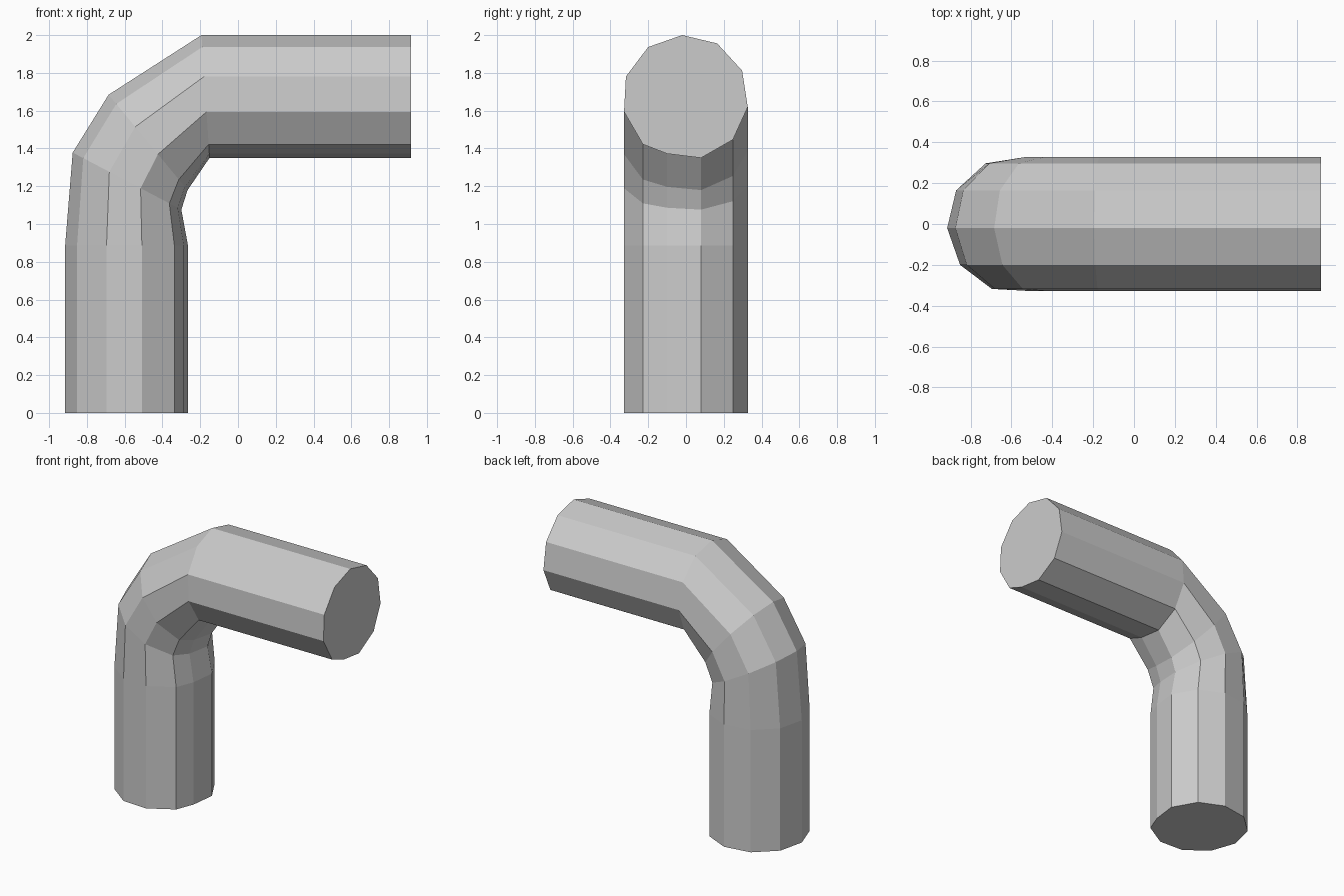
import bpy, bmesh

if "Cube" in bpy.data.objects:
    bpy.data.objects.remove(bpy.data.objects["Cube"])

# Eleven-sided cross-section: (y, offset towards the outside of the bend)
section = [(-0.02, 0.325), (0.165, 0.281), (0.297, 0.137), (0.327, -0.056),
           (0.248, -0.229), (0.08, -0.325), (-0.10, -0.303), (-0.228, -0.253),
           (-0.328, -0.081), (-0.318, 0.106), (-0.20, 0.262)]

# Path stations: centre x, centre z, outward direction x, z
stations = [(-0.59, 0.0, -1.0, 0.0),
            (-0.59, 0.887, -1.0, 0.0),
            (-0.5875, 1.227, -0.885, 0.465),
            (-0.476, 1.432, -0.643, 0.777),
            (-0.172, 1.675, -0.066, 1.0),
            (0.915, 1.675, 0.0, 1.0)]

bm = bmesh.new()
rings = [[bm.verts.new((cx + d * ux, y, cz + d * uz)) for y, d in section]
         for cx, cz, ux, uz in stations]

# Pipe walls
n = len(section)
for a, b in zip(rings, rings[1:]):
    for i in range(n):
        j = (i + 1) % n
        bm.faces.new((a[i], a[j], b[j], b[i]))

# Flat end caps
bm.faces.new(rings[0])
bm.faces.new(rings[-1])
bmesh.ops.recalc_face_normals(bm, faces=bm.faces[:])

mesh = bpy.data.meshes.new("pipe_elbow")
bm.to_mesh(mesh)
bm.free()
pipe = bpy.data.objects.new("pipe_elbow", mesh)
bpy.context.collection.objects.link(pipe)
